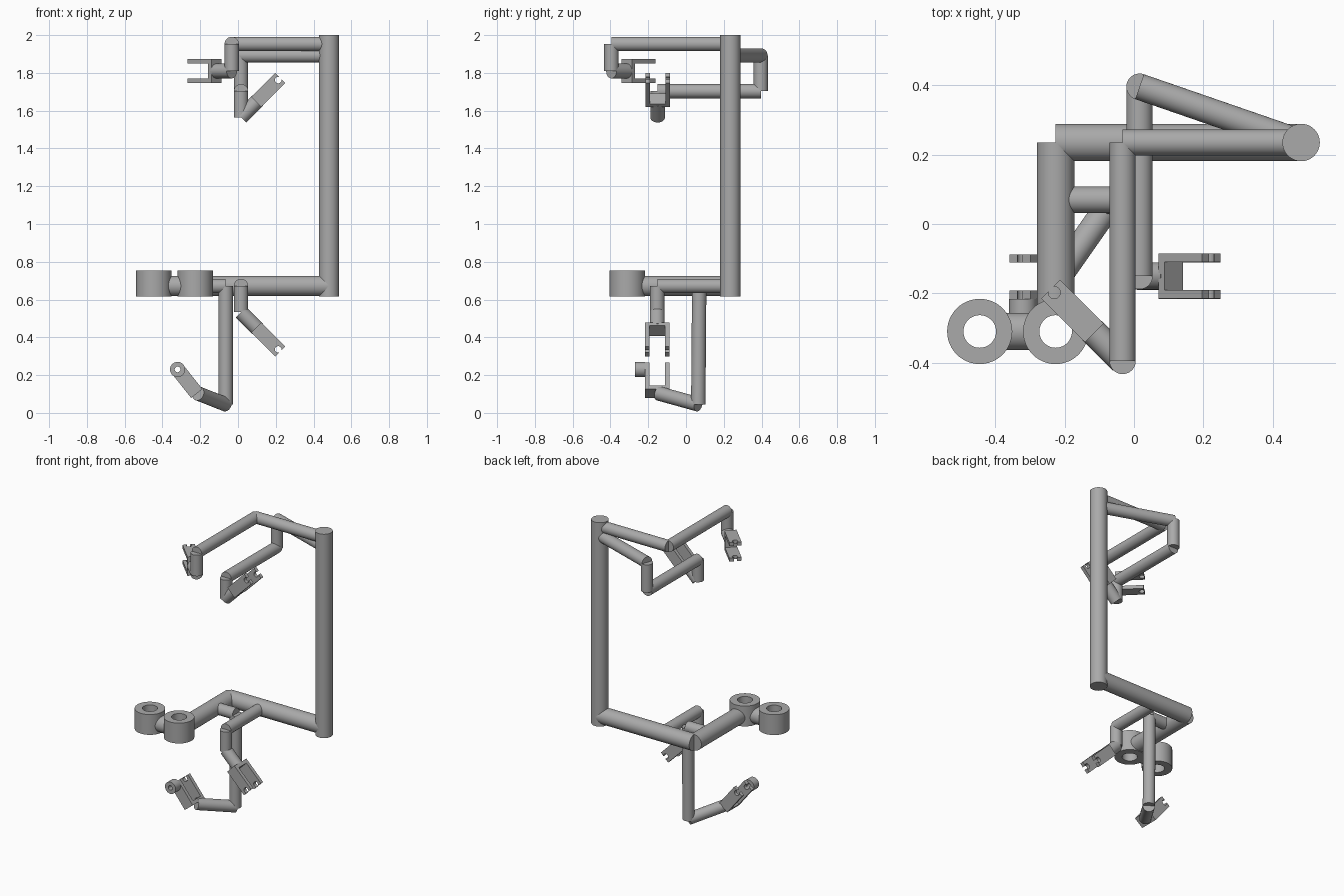
import bpy, bmesh, math
from mathutils import Vector, Matrix

cube = bpy.data.objects.get("Cube")
if cube:
    bpy.data.objects.remove(cube)

grey = bpy.data.materials.new("plain grey")
grey.use_nodes = True
grey.diffuse_color = (0.4, 0.4, 0.4, 1)
grey.node_tree.nodes["Principled BSDF"].inputs["Base Color"].default_value = (0.4, 0.4, 0.4, 1)


def finish(name, bm):
    bmesh.ops.recalc_face_normals(bm, faces=bm.faces)
    mesh = bpy.data.meshes.new(name)
    bm.to_mesh(mesh)
    bm.free()
    mesh.materials.append(grey)
    obj = bpy.data.objects.new(name, mesh)
    bpy.context.collection.objects.link(obj)
    bpy.ops.object.select_all(action='DESELECT')
    obj.select_set(True)
    bpy.context.view_layer.objects.active = obj
    bpy.ops.object.shade_smooth_by_angle(angle=math.radians(35))
    return obj


def tube(name, a, b, r):
    """Solid round bar between two points."""
    a, b = Vector(a), Vector(b)
    d = b - a
    m = Matrix.Translation((a + b) / 2) @ d.to_track_quat('Z', 'Y').to_matrix().to_4x4()
    bm = bmesh.new()
    bmesh.ops.create_cone(bm, cap_ends=True, segments=48, radius1=r, radius2=r,
                          depth=d.length, matrix=m)
    return finish(name, bm)


def path(name, points, r):
    """Chain of plain bars with unmitred corners."""
    for i, (a, b) in enumerate(zip(points, points[1:])):
        tube(f"{name}_{i + 1}", a, b, r)


def ring(name, centre, axis, outer, inner, height):
    """Thick collar with a through hole."""
    m = Matrix.Translation(centre) @ Vector(axis).to_track_quat('Z', 'Y').to_matrix().to_4x4()
    bm = bmesh.new()
    h = height / 2
    profile = [bm.verts.new(m @ Vector((r, 0, z)))
               for r, z in ((inner, -h), (outer, -h), (outer, h), (inner, h))]
    edges = [bm.edges.new((profile[i], profile[(i + 1) % 4])) for i in range(4)]
    bmesh.ops.spin(bm, geom=profile + edges, cent=centre, axis=m.to_3x3() @ Vector((0, 0, 1)),
                   angle=math.tau, steps=48)
    bmesh.ops.remove_doubles(bm, verts=bm.verts, dist=0.0005)
    return finish(name, bm)


def prism(bm, outline, n0, n1, m):
    """Extrude a (length, width) outline between two offsets."""
    low = [bm.verts.new(m @ Vector((u, v, n0))) for u, v in outline]
    high = [bm.verts.new(m @ Vector((u, v, n1))) for u, v in outline]
    bm.faces.new(low[::-1])
    bm.faces.new(high)
    for i in range(len(low)):
        j = (i + 1) % len(low)
        bm.faces.new((low[i], low[j], high[j], high[i]))


LENGTH, WIDTH, HALF, THICK = 0.178, 0.076, 0.0645, 0.024
HOLE, INSET = 0.0175, 0.0145


def bracket(name, tip, direction, normal):
    """Fork with two notched cheeks and a solid base; its origin is the tip."""
    d, n = Vector(direction).normalized(), Vector(normal)
    v = n.cross(d)
    m = Matrix.Translation(tip) @ Matrix((d, v, n)).transposed().to_4x4()
    w = WIDTH / 2
    start = math.acos(INSET / HOLE)
    arc = [start + (math.tau - 2 * start) * i / 20 for i in range(21)]
    notch = [(-INSET + HOLE * math.cos(t), HOLE * math.sin(t)) for t in arc]
    cheek = [(0, w)] + [(-LENGTH, w), (-LENGTH, -w), (0, -w)] + notch[::-1]
    base = [(-LENGTH, -w), (THICK - LENGTH, -w), (THICK - LENGTH, w), (-LENGTH, w)]
    bm = bmesh.new()
    prism(bm, cheek, HALF - THICK, HALF, m)
    prism(bm, cheek, -HALF, THICK - HALF, m)
    prism(bm, base, THICK - HALF, HALF - THICK, m)
    return finish(name, bm)


def wrist(name, joint, direction, normal):
    """Short bar from an arm's end, carrying a bracket."""
    j, d = Vector(joint), Vector(direction).normalized()
    tip = j + d * 0.293
    tube(name + "_bar", j, tip - d * (LENGTH - 0.01), 0.039)
    bracket(name + "_bracket", tip, d, normal)


THIN, THICK_BAR = 0.038, 0.054
PX, PY, LOW = 0.482, 0.235, 0.672

# Upright post
tube("post", (PX, PY, 0.615), (PX, PY, 2.0), THICK_BAR)

# Upper front arm
path("upper_front_arm", [(PX, PY, 1.953), (-0.033, PY, 1.953),
                         (-0.033, -0.395, 1.953), (-0.033, -0.395, 1.81)], THIN)
wrist("upper_front", (-0.033, -0.395, 1.81), (-1, 1, 0), (0, 0, 1))

# Upper back arm
path("upper_back_arm", [(PX, PY, 1.892), (0.016, 0.396, 1.892), (0.016, 0.396, 1.703),
                        (0.016, -0.15, 1.703), (0.016, -0.15, 1.565)], THIN)
wrist("upper_back", (0.016, -0.15, 1.565), (1, 0, 1), (0, 1, 0))

# Lower main arm and its pair of collars
RX, RY = -0.226, -0.31
path("lower_arm", [(PX, PY, LOW), (RX, PY, LOW), (RX, RY + 0.075, LOW)], THICK_BAR)
tube("collar_link", (RX - 0.075, RY, LOW), (RX - 0.144, RY, LOW), THICK_BAR)
for side, x in (("left", RX), ("right", RX - 0.219)):
    ring(side + "_collar", Vector((x, RY, 0.685)), (0, 0, 1), 0.094, 0.047, 0.138)

# Lower middle arm
path("lower_middle_arm", [(0.016, PY, LOW), (0.016, -0.152, LOW), (0.016, -0.152, 0.533)], THIN)
wrist("lower_middle", (0.016, -0.152, 0.533), (1, 0, -1), (0, 1, 0))

# Hanging arm with a pivot hub on its bracket
path("hanging_arm", [(RX, 0.07, LOW), (-0.065, 0.07, LOW), (-0.065, 0.065, 0.045),
                     (-0.212, -0.145, 0.103)], THIN)
bracket("hanging_bracket", (-0.329, -0.152, 0.242), (-0.62, 0, 0.78), (0, 1, 0))
ring("pivot_hub", Vector((-0.32, -0.243, 0.23)), (0, 1, 0), 0.04, 0.015, 0.053)
